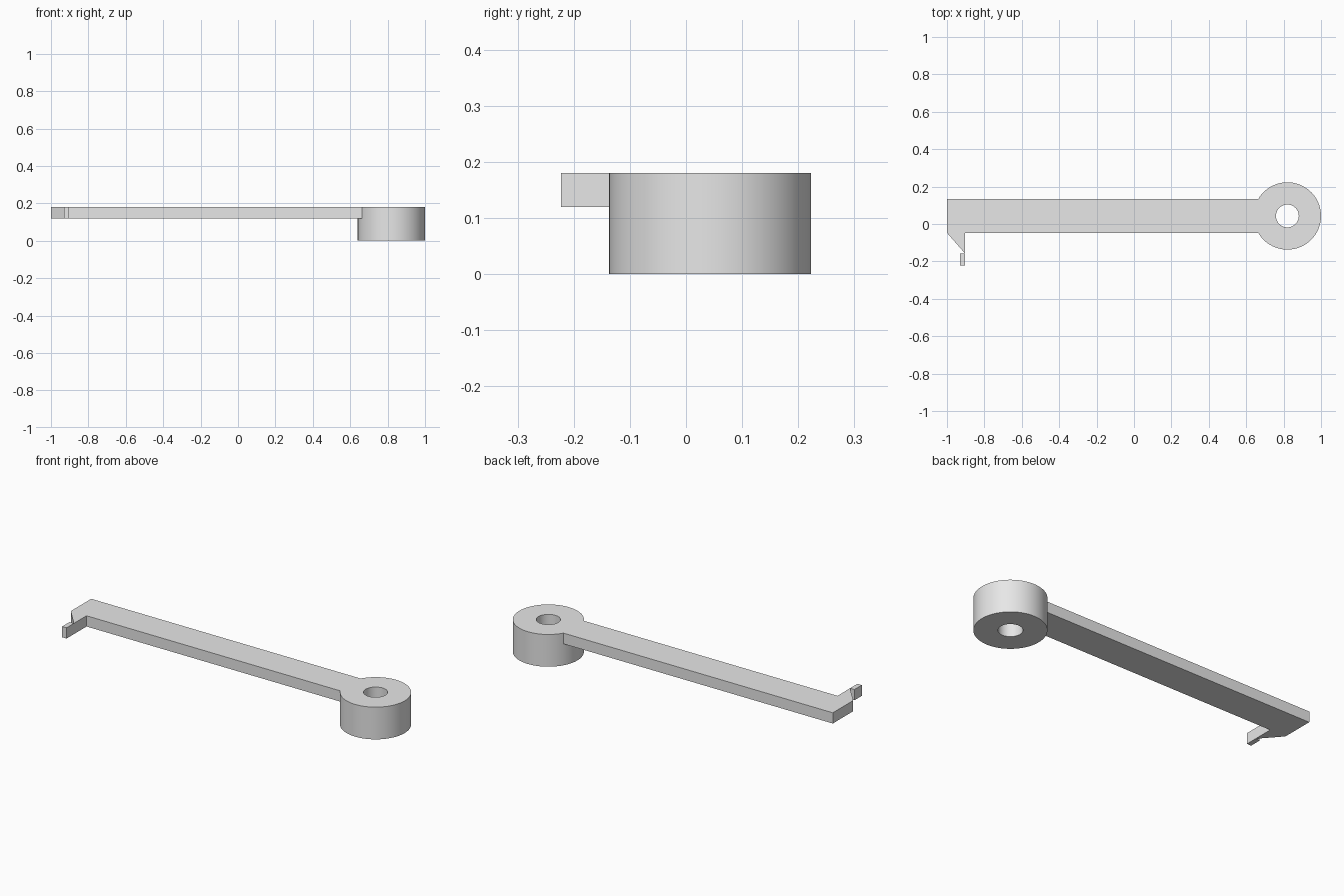
import bpy, bmesh
from math import cos, sin, radians

cube = bpy.data.objects.get("Cube")
if cube:
    bpy.data.objects.remove(cube, do_unlink=True)

grey = bpy.data.materials.new("light_grey")
grey.use_nodes = True
grey.diffuse_color = (0.8, 0.8, 0.8, 1)
grey.node_tree.nodes["Principled BSDF"].inputs["Base Color"].default_value = (0.8, 0.8, 0.8, 1)

CX, CY = 0.82, 0.043              # pivot axis
R_OUT, R_IN = 0.18, 0.061
Z_ARM, Z_TOP = 0.12, 0.18
SEG = 72
HALF = R_OUT * sin(radians(30))   # arm meets the boss 30 degrees either side
JOIN = range(SEG * 150 // 360, SEG * 210 // 360)


def on_circle(r, i):
    a = radians(360 * i / SEG)
    return CX + r * cos(a), CY + r * sin(a)


def prism(bm, outline, open_sides=()):
    """Extrude an outline over the arm thickness, leaving chosen sides open."""
    low = [bm.verts.new((x, y, Z_ARM)) for x, y in outline]
    top = [bm.verts.new((x, y, Z_TOP)) for x, y in outline]
    bm.faces.new(low[::-1])
    bm.faces.new(top)
    n = len(outline)
    for i in range(n):
        if i not in open_sides:
            j = (i + 1) % n
            bm.faces.new((low[i], low[j], top[j], top[i]))


def finish(bm, name):
    bmesh.ops.remove_doubles(bm, verts=bm.verts, dist=0.0001)
    bmesh.ops.recalc_face_normals(bm, faces=bm.faces)
    mesh = bpy.data.meshes.new(name)
    bm.to_mesh(mesh)
    bm.free()
    mesh.materials.append(grey)
    obj = bpy.data.objects.new(name, mesh)
    bpy.context.collection.objects.link(obj)
    bpy.ops.object.select_all(action='DESELECT')
    obj.select_set(True)
    bpy.context.view_layer.objects.active = obj
    bpy.ops.object.shade_smooth_by_angle(angle=radians(30))


# Pivot boss with through hole, open where the arm joins it
bm = bmesh.new()
profile = [(R_IN, 0), (R_OUT, 0), (R_OUT, Z_ARM), (R_OUT, Z_TOP), (R_IN, Z_TOP)]
rings = [[bm.verts.new((*on_circle(r, i), z)) for i in range(SEG)] for r, z in profile]
for k, ring in enumerate(rings):
    after = rings[(k + 1) % len(rings)]
    for i in range(SEG):
        if k == 2 and i in JOIN:
            continue
        j = (i + 1) % SEG
        bm.faces.new((ring[i], ring[j], after[j], after[i]))

# Arm and slanted hook root, welded to the boss
arc = [on_circle(R_OUT, i) for i in range(JOIN.start, JOIN.stop + 1)]
hook = [(-0.903, CY - HALF), (-0.903, -0.158), (-1, CY - HALF), (-1, CY + HALF)]
prism(bm, arc + [hook[0], hook[1], hook[2], hook[3]], range(len(JOIN)))
finish(bm, "lever_arm_with_pivot_boss")

# Small square tip at the end of the hook
bm = bmesh.new()
prism(bm, [(-0.93, -0.223), (-0.903, -0.223), (-0.903, -0.158), (-0.93, -0.158)])
finish(bm, "hook_tip")
